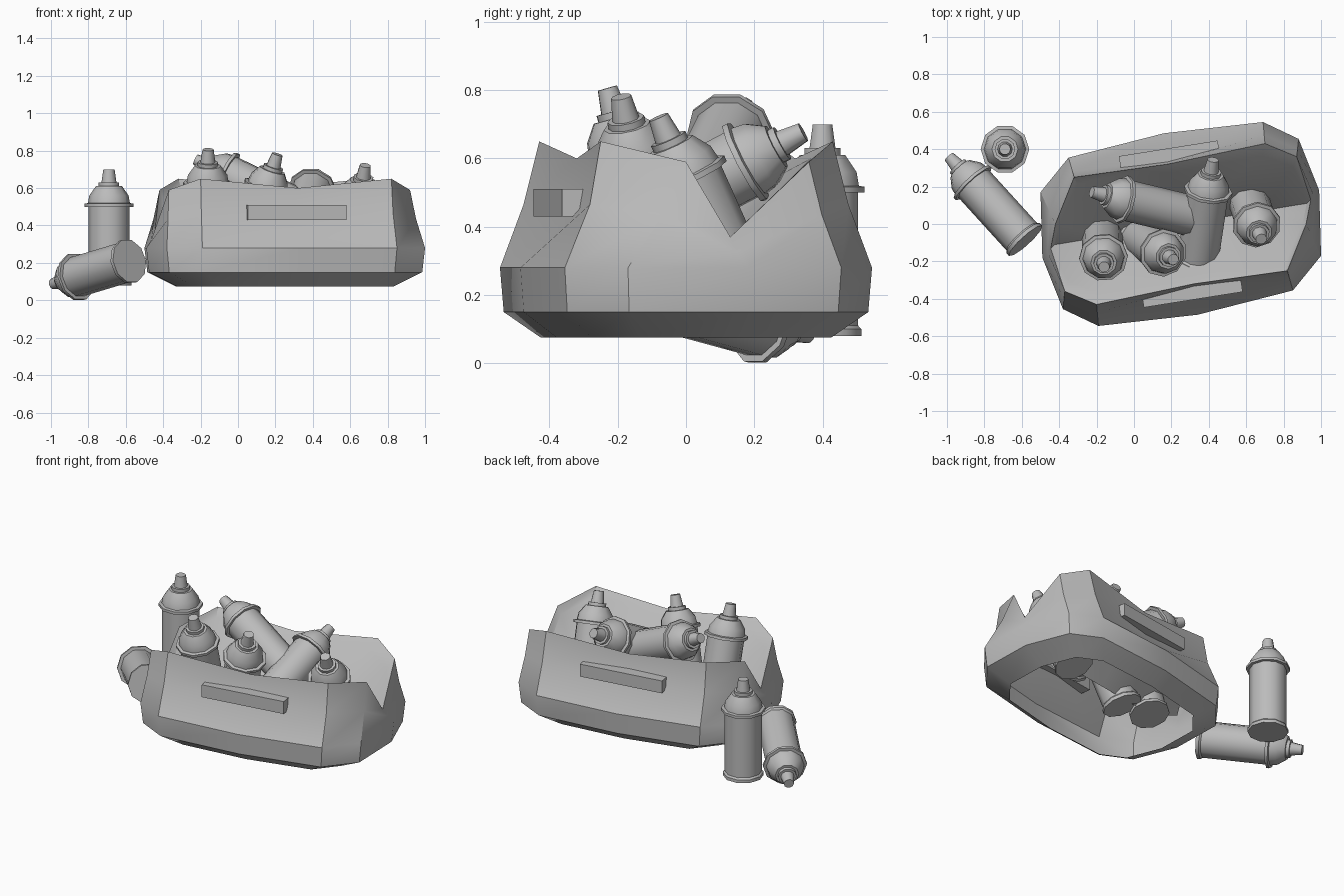
import bpy, bmesh, math
from mathutils import Vector

cube = bpy.data.objects.get("Cube")
if cube:
    bpy.data.objects.remove(cube)

grey = bpy.data.materials.new("plain_grey")
grey.use_nodes = True
grey.diffuse_color = (0.5, 0.5, 0.5, 1)
grey.node_tree.nodes["Principled BSDF"].inputs["Base Color"].default_value = (0.5, 0.5, 0.5, 1)


def finish(name, bm, angle):
    bmesh.ops.recalc_face_normals(bm, faces=bm.faces)
    mesh = bpy.data.meshes.new(name)
    bm.to_mesh(mesh)
    bm.free()
    mesh.materials.append(grey)
    obj = bpy.data.objects.new(name, mesh)
    bpy.context.collection.objects.link(obj)
    bpy.ops.object.select_all(action='DESELECT')
    obj.select_set(True)
    bpy.context.view_layer.objects.active = obj
    bpy.ops.object.shade_smooth_by_angle(angle=math.radians(angle))
    return obj


# Bag outline: half of each ring, the other half is the same turned by 180 degrees
CX = 0.25
belly_half = [(-.19, -.545), (.34, -.485), (.85, -.355), (1, -.17), (.99, .18), (.88, .455)]
rim_half = [(-.2, -.43, .65), (.32, -.32, .6), (.82, -.25, .65),
            (.92, 0, .59), (.945, .13, .37), (.87, .36, .59)]
# How far each corner has drawn in towards the rim at half height
draw_in = [.6, .87, .7, .6, .6, .6] * 2


def full_ring(half):
    pts = [Vector(p) for p in half]
    return pts + [Vector((2 * CX - p.x, -p.y, p.z)) for p in pts]


def scaled(ring, sx, sy, dz):
    return [Vector((CX + (p.x - CX) * sx, p.y * sy, p.z + dz)) for p in ring]


belly = full_ring([(x, y, .28) for x, y in belly_half])
rim = full_ring(rim_half)
mid = []
for b, r, t in zip(belly, rim, draw_in):
    p = b.lerp(r, t)
    p.z = (b.z + r.z) / 2
    mid.append(p)
rings = [scaled(belly, .78, .78, -.205), scaled(belly, .98, .98, -.13),
         belly, mid, rim, scaled(rim, .97, .85, -.05)]

# Bag shell with an open underside and a lip folded inwards
bm = bmesh.new()
loops = [[bm.verts.new(p) for p in ring] for ring in rings]
n = len(belly)
for low, high in zip(loops, loops[1:]):
    for i in range(n):
        j = (i + 1) % n
        bm.faces.new((low[i], low[j], high[j], high[i]))

# Sagging lining: two slopes meeting in a valley between the end notches
lip = loops[-1]
right, left = lip[4], lip[10]
steps = 6
valley = [left]
for k in range(1, steps):
    p = left.co.lerp(right.co, k / steps)
    p.z = .22
    valley.append(bm.verts.new(p))
valley.append(right)
for side, line in ((lip[10:] + lip[:5], valley), (lip[4:11], valley[::-1])):
    for k in range(steps):
        quad = [side[k], side[k + 1], line[k + 1], line[k]]
        bm.faces.new(list(dict.fromkeys(quad)))
finish("bag", bm, 32)

# Bar handles on both long sides
for name, s in (("front_handle", 1), ("back_handle", -1)):
    bm = bmesh.new()
    bmesh.ops.create_cube(bm, size=1)
    bmesh.ops.scale(bm, vec=(.535, .09, .08), verts=bm.verts)
    handle = finish(name, bm, 30)
    handle.location = (CX + s * .06, s * -.36, .47)
    handle.rotation_euler.z = math.radians(9)

# Spray can: turned profile of (radius, height)
CAN = [(0, 0), (.12, 0), (.12, .02), (.11, .03), (.11, .42), (.13, .42), (.13, .437),
       (.112, .44), (.105, .48), (.07, .53), (.055, .53), (.055, .55), (.04, .55),
       (.03, .62), (0, .62)]
SIDES = 10


def spray_can(name, base, top):
    bm = bmesh.new()
    verts = [bm.verts.new((r, 0, z)) for r, z in CAN]
    edges = [bm.edges.new(pair) for pair in zip(verts, verts[1:])]
    bmesh.ops.spin(bm, geom=verts + edges, cent=(0, 0, 0), axis=(0, 0, 1),
                   angle=math.tau, steps=SIDES, use_duplicate=False)
    bmesh.ops.remove_doubles(bm, verts=bm.verts, dist=.0005)
    can = finish(name, bm, 40)
    can.location = base
    can.rotation_mode = 'QUATERNION'
    can.rotation_quaternion = (Vector(top) - Vector(base)).to_track_quat('Z', 'Y')


spray_can("standing_can", (-.69, .4, .08), (-.69, .4, .7))
spray_can("fallen_can", (-.58, -.09, .21), (-.98, .35, .09))
spray_can("left_bag_can", (-.17, -.06, .21), (-.16, -.23, .805))
spray_can("middle_bag_can", (.03, -.07, .2), (.21, -.19, .78))
spray_can("right_bag_can", (.6, .17, .16), (.68, -.08, .72))
spray_can("leaning_can", (.32, .04, .49), (-.22, .17, .75))
spray_can("sloping_can", (.34, -.2, .39), (.42, .33, .67))
